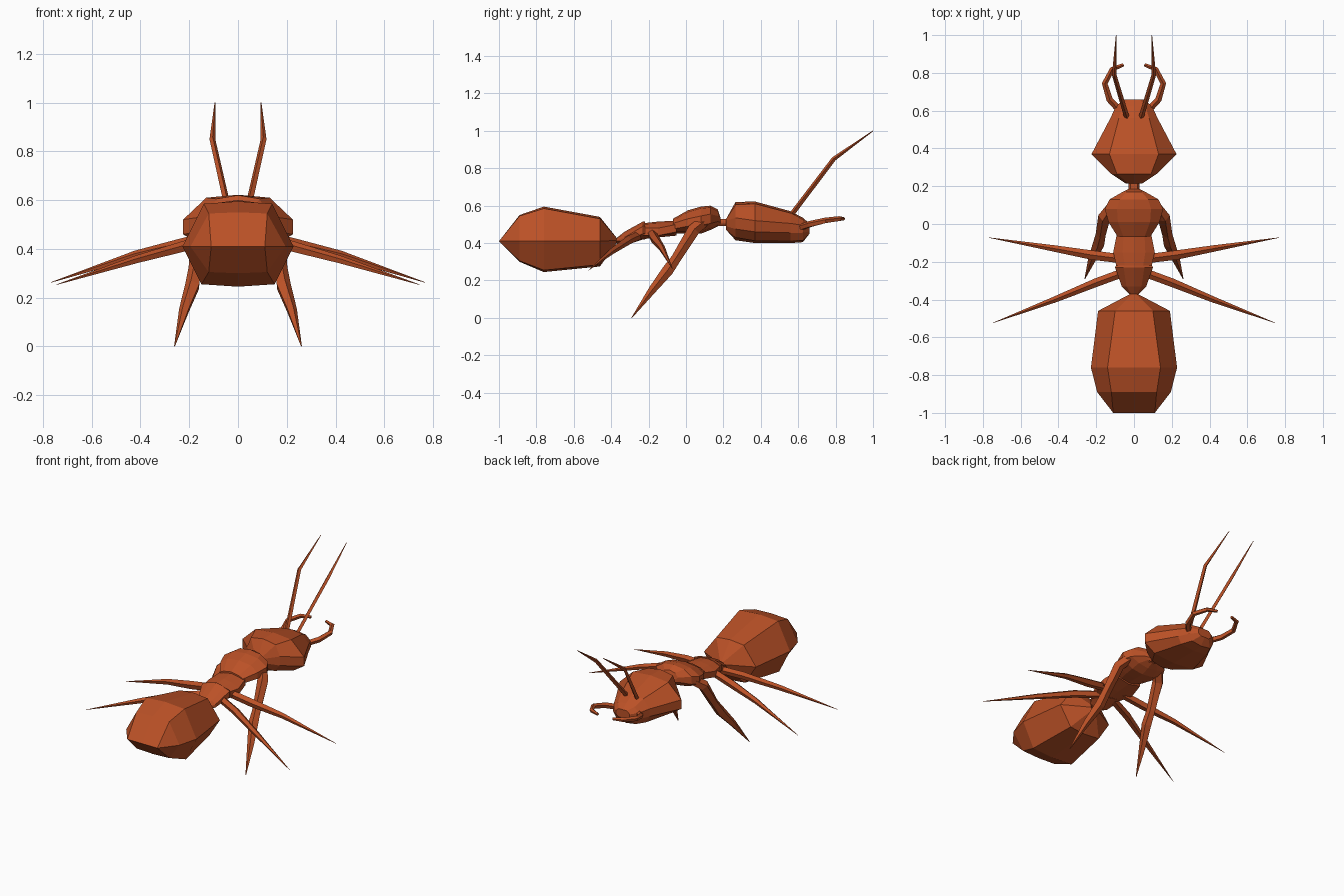
import bpy
import bmesh
import math
from mathutils import Vector

default = bpy.data.objects.get("Cube")
if default:
    bpy.data.objects.remove(default, do_unlink=True)

shell = bpy.data.materials.new("rust_brown_shell")
shell.use_nodes = True
colour = (0.5, 0.083, 0.02, 1)
shell.diffuse_color = colour
shell.node_tree.nodes["Principled BSDF"].inputs["Base Color"].default_value = colour


def skin(name, rings):
    """Join equal-length rings of points into a closed, flat-shaded skin."""
    bm = bmesh.new()
    loops = [[bm.verts.new(p) for p in ring] for ring in rings]
    count = len(loops[0])
    for a, b in zip(loops, loops[1:]):
        for i in range(count):
            j = (i + 1) % count
            bm.faces.new((a[i], a[j], b[j], b[i]))
    bm.faces.new(loops[0])
    bm.faces.new(loops[-1])
    bmesh.ops.remove_doubles(bm, verts=bm.verts, dist=0.0005)
    bmesh.ops.recalc_face_normals(bm, faces=bm.faces)
    mesh = bpy.data.meshes.new(name)
    bm.to_mesh(mesh)
    bm.free()
    mesh.materials.append(shell)
    obj = bpy.data.objects.new(name, mesh)
    bpy.context.collection.objects.link(obj)
    return obj


def body(name, sections):
    """Symmetric body from sections: y, top/side/bottom half widths,
    top z, side z, bottom z, half height of the side band, edge drop."""
    rings = []
    for y, top, side, low, z_top, z_side, z_low, band, drop in sections:
        half = [(top, z_top - drop), (side, z_side + band),
                (side, z_side - band), (low, z_low + drop)]
        ring = [(0, y, z_top)] + [(x, y, z) for x, z in half]
        ring += [(0, y, z_low)] + [(-x, y, z) for x, z in reversed(half)]
        rings.append(ring)
    return skin(name, rings)


def limb_pair(name, path, sides=5):
    """Tapered limb along (x, y, z, radius) points, made for both sides."""
    for label, sign in (("left", 1), ("right", -1)):
        points = [Vector((sign * x, y, z)) for x, y, z, r in path]
        rings = []
        for i, centre in enumerate(points):
            before, after = points[max(i - 1, 0)], points[min(i + 1, len(points) - 1)]
            along = (after - before).normalized()
            across = along.cross(Vector((0, 0, 1))).normalized()
            up = across.cross(along)
            rings.append([])
            for k in range(sides):
                angle = math.tau * k / sides + math.pi / 2
                offset = across * math.cos(angle) + up * math.sin(angle)
                rings[-1].append(centre + offset * path[i][3])
        skin(label + "_" + name, rings)


# Abdomen, pinched to an edge behind and to a point at the waist
body("abdomen", [
    (-1, .11, .11, .11, .41, .41, .41, 0, 0),
    (-.89, .12, .195, .12, .55, .41, .3, 0, .005),
    (-.76, .14, .228, .15, .595, .41, .245, 0, .01),
    (-.46, .1, .19, .11, .54, .41, .275, 0, .01),
    (-.36, 0, 0, 0, .415, .415, .415, 0, 0)])

# Waist, middle segment and thorax
body("waist", [
    (-.38, .01, .015, .01, .42, .41, .4, 0, 0),
    (-.33, .04, .065, .03, .46, .42, .385, .01, .01),
    (-.23, .055, .1, .06, .515, .47, .42, .02, .01),
    (-.22, .05, .095, .06, .515, .47, .42, .02, .01)])
body("middle_segment", [
    (-.24, .045, .09, .05, .505, .46, .42, .02, .005),
    (-.15, .06, .11, .06, .515, .46, .43, .02, .01),
    (-.05, .055, .09, .05, .52, .48, .44, .02, .01)])
body("thorax", [
    (-.07, .055, .085, .05, .53, .49, .45, .015, .01),
    (.01, .085, .135, .07, .575, .51, .45, .02, .01),
    (.08, .09, .155, .08, .595, .52, .45, .025, .01),
    (.13, .075, .13, .07, .6, .53, .47, .025, .01),
    (.17, .04, .06, .03, .58, .53, .49, .015, .01),
    (.185, .02, .03, .02, .535, .515, .495, .005, 0)])
body("neck", [
    (.16, .018, .028, .018, .53, .51, .49, .005, 0),
    (.24, .018, .028, .018, .53, .51, .49, .005, 0)])

# Head, widest at the back and narrowing to the mouth
body("head", [
    (.215, .03, .045, .03, .53, .505, .47, .015, 0),
    (.265, .09, .12, .08, .62, .505, .415, .03, .015),
    (.37, .13, .225, .15, .622, .49, .4, .03, .012),
    (.56, .08, .125, .1, .57, .48, .4, .025, .01),
    (.625, .06, .095, .07, .535, .475, .405, .02, .01),
    (.66, .03, .05, .03, .505, .475, .45, .012, 0)])

# Feelers and curved jaws
limb_pair("antenna", [
    (.035, .555, .54, .014), (.105, .79, .85, .012), (.094, 1, 1, .002)], 4)
limb_pair("mandible", [
    (.075, .6, .48, .018), (.13, .66, .5, .018), (.155, .745, .52, .016),
    (.115, .82, .53, .014), (.055, .843, .53, .009)])

# Three pairs of legs
limb_pair("front_leg", [
    (.1, .11, .53, .03), (.155, .04, .47, .035), (.175, -.05, .32, .028),
    (.185, -.1, .25, .032), (.22, -.18, .15, .022), (.26, -.29, .001, .002)])
limb_pair("middle_leg", [
    (.06, -.185, .455, .025), (.22, -.165, .42, .026),
    (.42, -.13, .375, .018), (.768, -.072, .262, .001)])
limb_pair("hind_leg", [
    (.05, -.255, .44, .024), (.2, -.31, .415, .024),
    (.42, -.4, .355, .017), (.745, -.523, .253, .001)])
